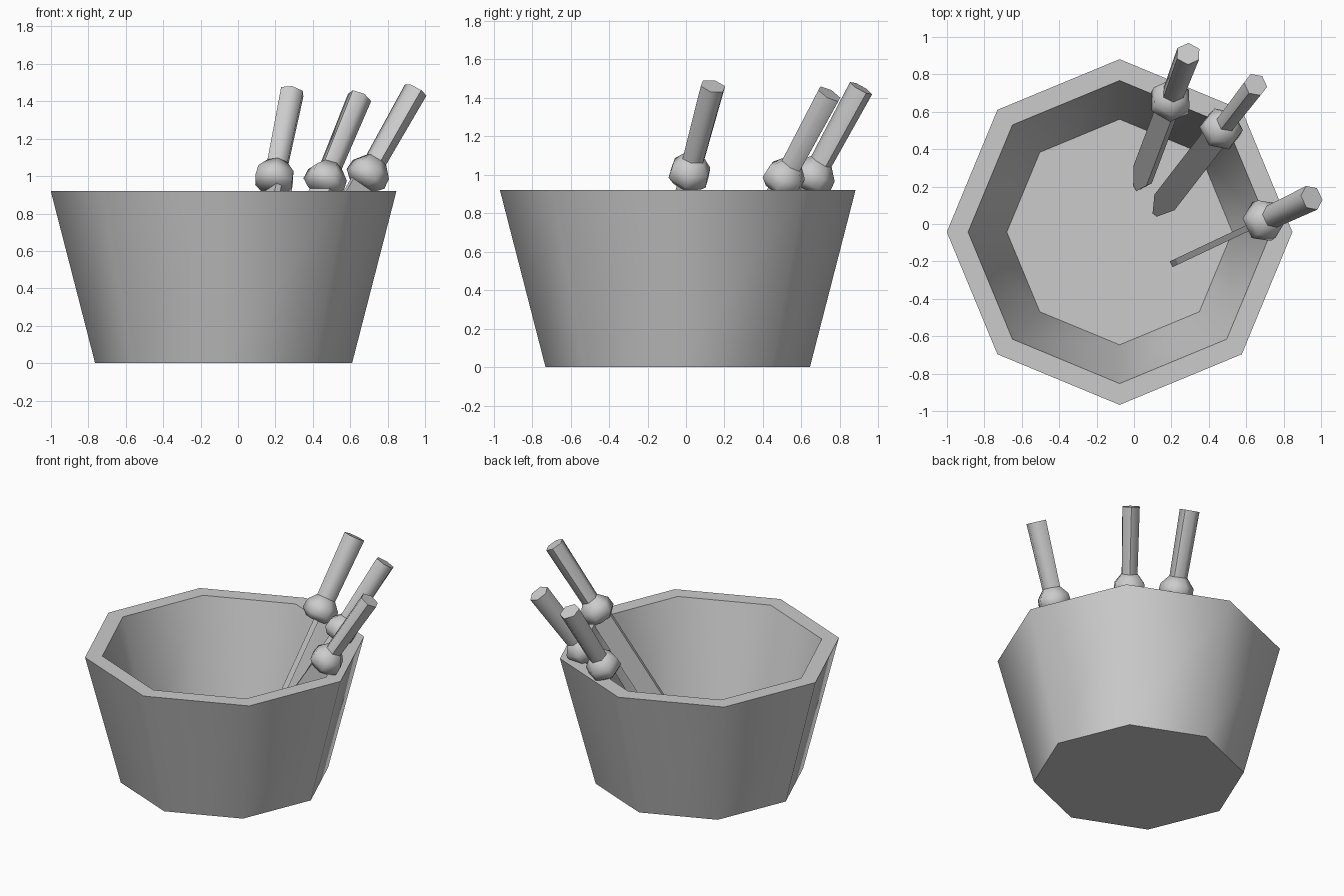
import bpy, math
from mathutils import Vector, Matrix

if "Cube" in bpy.data.objects:
    bpy.data.objects.remove(bpy.data.objects["Cube"])


def make(name, verts, faces, matrix=None, angle=None):
    mesh = bpy.data.meshes.new(name)
    mesh.from_pydata(verts, [], faces)
    ob = bpy.data.objects.new(name, mesh)
    bpy.context.collection.objects.link(ob)
    if matrix:
        ob.matrix_world = matrix
    if angle:
        bpy.ops.object.select_all(action='DESELECT')
        ob.select_set(True)
        bpy.context.view_layer.objects.active = ob
        bpy.ops.object.shade_smooth_by_angle(angle=math.radians(angle))
    return ob


def lathe(name, profile, sides, start=0, squash=1, matrix=None):
    """Closed turned shape from (radius, height) rings, bottom to top."""
    verts, faces = [], []
    for r, z in profile:
        for i in range(sides):
            a = start + 2 * math.pi * i / sides
            verts.append((r * math.cos(a) * squash, r * math.sin(a), z))
    for k in range(len(profile) - 1):
        for i in range(sides):
            j = (i + 1) % sides
            b = k * sides
            faces.append((b + i, b + j, b + sides + j, b + sides + i))
    last = (len(profile) - 1) * sides
    faces.append(tuple(reversed(range(sides))))
    faces.append(tuple(range(last, last + sides)))
    return make(name, verts, faces, matrix, 62)


# Octagonal tapered bucket with thick wall and inner floor
lathe("bucket", [(0.687, 0), (0.924, 0.92), (0.81, 0.92), (0.603, 0.12)], 8,
      matrix=Matrix.Translation((-0.077, -0.043, 0)))


def dagger(name, tip, top, width_hint):
    tip, top = Vector(tip), Vector(top)
    length = (top - tip).length
    u = (top - tip).normalized()
    w = Vector(width_hint)
    w = (w - w.dot(u) * u).normalized()
    n = u.cross(w)
    m = Matrix.Translation(tip) @ Matrix((w, n, u)).transposed().to_4x4()
    g = length - 0.53
    # Flat pointed blade
    outline = [(-0.015, 0), (0.015, 0), (0.068, 0.15), (0.068, g), (-0.068, g), (-0.068, 0.15)]
    verts = [(x, y, z) for y in (-0.017, 0.017) for x, z in outline]
    faces = [tuple(range(6)), tuple(reversed(range(6, 12)))]
    faces += [(i, i + 6, (i + 1) % 6 + 6, (i + 1) % 6) for i in range(6)]
    make(name + "_blade", verts, faces, m)
    # Bulging hexagonal guard
    lathe(name + "_guard", [(0.075, g - 0.07), (0.115, g - 0.03), (0.11, g + 0.03), (0.06, g + 0.09)],
          6, math.pi / 2, 1, m)
    # Hexagonal handle
    lathe(name + "_handle", [(0.062, g), (0.07, length)], 6, math.pi / 2, 0.92, m)


# Three daggers leaning on the rim
dagger("back_dagger", (0.02, 0.195, 0.13), (0.29, 0.91, 1.45), (0.5, -0.79, 0.33))
dagger("corner_dagger", (0.12, 0.06, 0.14), (0.65, 0.745, 1.42), (0.79, -0.61, 0))
dagger("right_dagger", (0.21, -0.21, 0.15), (0.95, 0.14, 1.46), (0, 0, 1))
